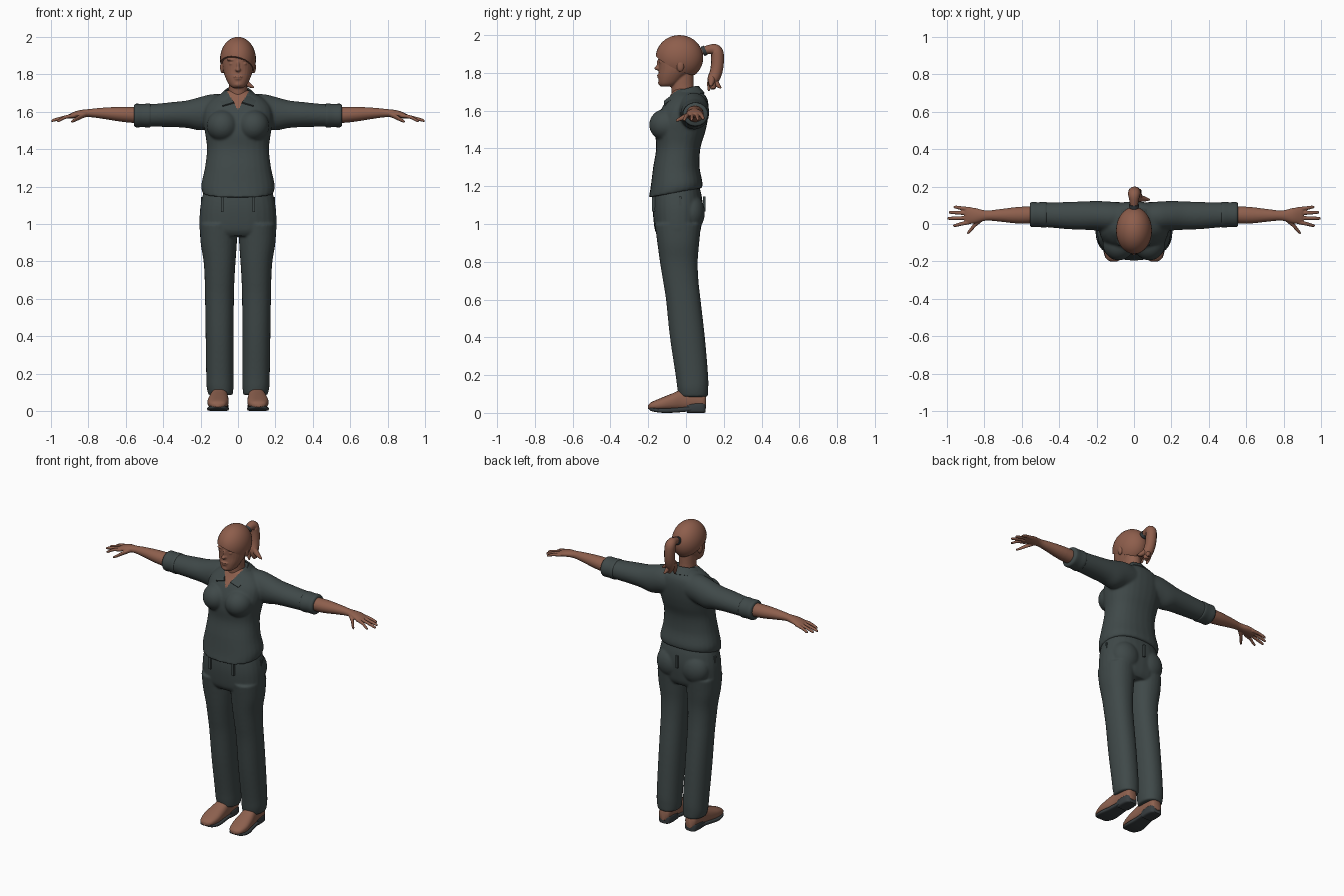
import bpy, bmesh, math
from mathutils import Matrix, Vector

cube = bpy.data.objects.get("Cube")
if cube:
    bpy.data.objects.remove(cube, do_unlink=True)


def material(name, r, g, b):
    m = bpy.data.materials.new(name)
    m.use_nodes = True
    m.diffuse_color = (r, g, b, 1)
    m.node_tree.nodes["Principled BSDF"].inputs["Base Color"].default_value = (r, g, b, 1)
    return m


CLOTH = material("slate cloth", .05, .066, .066)
SKIN = material("brown skin", .27, .115, .074)
HAIR = material("brown hair", .27, .112, .072)
LEATHER = material("shoe leather", .27, .12, .078)
SOLE = material("dark sole", .04, .048, .052)


def smooth_step(p0, p1, p2, p3, t):
    """Catmull-Rom blend of four stations."""
    return [b + .5 * t * (c - a + t * (2 * a - 5 * b + 4 * c - d + t * (3 * (b - c) + d - a)))
            for a, b, c, d in zip(p0, p1, p2, p3)]


def loft(bm, axis, stations, side=1, power=2, steps=4, count=28, tilt=0):
    """Skin through (position, centre a, centre b, radius a, radius b) along an axis."""
    last = len(stations) - 1
    dense = []
    for i in range(last):
        around = [stations[min(max(i + k, 0), last)] for k in (-1, 0, 1, 2)]
        dense += [smooth_step(*around, k / steps) for k in range(steps)]
    dense.append(stations[last])
    rings = []
    for n, (t, a, b, ra, rb) in enumerate(dense):
        ring = []
        fade = tilt * max(0, 1 - n / (2 * steps))
        for k in range(count):
            c, s = math.cos(math.tau * k / count), math.sin(math.tau * k / count)
            u = a + ra * math.copysign(abs(c) ** (2 / power), c)
            v = b + rb * math.copysign(abs(s) ** (2 / power), s)
            x, y, z = {"x": (t, u, v), "y": (u, t, v), "z": (u, v, t + fade * (v - b))}[axis]
            ring.append(bm.verts.new((x * side, y, z)))
        rings.append(ring)
    for low, high in zip(rings, rings[1:]):
        for k in range(count):
            j = (k + 1) % count
            bm.faces.new((low[k], low[j], high[j], high[k]))
    bm.faces.new(rings[0])
    bm.faces.new(rings[-1])


def spans(*rows):
    """Turn (z, x half width, front y, back y) rows into loft stations."""
    return [(z, 0, (f + b) / 2, w, (b - f) / 2) for z, w, f, b in rows]


def leg_spans(*rows):
    """Turn (z, inner x, outer x, front y, back y) rows into loft stations."""
    return [(z, (i + o) / 2, (f + b) / 2, (o - i) / 2, (b - f) / 2) for z, i, o, f, b in rows]


def ball(bm, centre, radii):
    bmesh.ops.create_uvsphere(bm, u_segments=32, v_segments=20, radius=1,
                              matrix=Matrix.Translation(centre) @ Matrix.Diagonal((*radii, 1)))


def finish(bm, name, mat, voxel=0, relax=0, thick=0):
    """Make an object, fusing the pieces into one skin when a voxel size is given."""
    bmesh.ops.recalc_face_normals(bm, faces=bm.faces)
    mesh = bpy.data.meshes.new(name)
    bm.to_mesh(mesh)
    bm.free()
    ob = bpy.data.objects.new(name, mesh)
    bpy.context.collection.objects.link(ob)
    if voxel:
        mod = ob.modifiers.new("fuse", "REMESH")
        mod.mode = "VOXEL"
        mod.voxel_size = voxel
        mod = ob.modifiers.new("relax", "SMOOTH")
        mod.iterations = relax
    if thick:
        ob.modifiers.new("thickness", "SOLIDIFY").thickness = thick
    if voxel or thick:
        bpy.context.view_layer.update()
        deps = bpy.context.evaluated_depsgraph_get()
        mesh = bpy.data.meshes.new_from_object(ob.evaluated_get(deps))
        ob.modifiers.clear()
        ob.data = mesh
    mesh.materials.clear()
    mesh.materials.append(mat)
    for p in mesh.polygons:
        p.material_index = 0
    bpy.ops.object.select_all(action="DESELECT")
    ob.select_set(True)
    bpy.context.view_layer.objects.active = ob
    bpy.ops.object.shade_smooth_by_angle(angle=math.radians(50))
    return ob


def tube(name, points, mat):
    """Tapered curve through (x, y, z, radius) points."""
    curve = bpy.data.curves.new(name, "CURVE")
    curve.dimensions = "3D"
    curve.bevel_depth = 1
    curve.bevel_resolution = 4
    curve.use_fill_caps = True
    spline = curve.splines.new("NURBS")
    spline.points.add(len(points) - 1)
    for p, (x, y, z, r) in zip(spline.points, points):
        p.co = (x, y, z, 1)
        p.radius = r
    spline.use_endpoint_u = True
    spline.order_u = 3
    spline.resolution_u = 6
    curve.materials.append(mat)
    bpy.context.collection.objects.link(bpy.data.objects.new(name, curve))


# Shirt: trunk, bust and sleeves fused together
bm = bmesh.new()
loft(bm, "z", spans((1.165, .19, -.197, .085), (1.21, .196, -.187, .087), (1.3, .177, -.174, .072),
                    (1.4, .166, -.158, .076), (1.48, .175, -.163, .1), (1.55, .186, -.155, .115),
                    (1.62, .18, -.125, .12), (1.67, .14, -.09, .11), (1.7, .085, -.072, .082),
                    (1.715, .065, -.06, .065)), power=2.3, tilt=.18)
for side in (1, -1):
    ball(bm, (.082 * side, -.105, 1.525), (.085, .09, .085))
    loft(bm, "x", [(.03, .04, 1.61, .07, .08), (.13, .04, 1.605, .08, .09), (.2, .044, 1.59, .079, .09),
                   (.27, .045, 1.587, .076, .074), (.35, .045, 1.585, .073, .067),
                   (.45, .048, 1.581, .067, .061), (.545, .05, 1.58, .062, .058)], side)
shirt = finish(bm, "shirt", CLOTH, .0065, 10)

# Open neckline shows skin
shirt.data.materials.append(SKIN)
for p in shirt.data.polygons:
    x, y, z = p.center
    if y < -.03 and z > 1.61 + 1.7 * abs(x):
        p.material_index = 1

# Rolled sleeve cuffs
for side, label in ((1, "left"), (-1, "right")):
    bm = bmesh.new()
    loft(bm, "x", [(.465, .049, 1.58, .064, .058), (.475, .049, 1.58, .069, .064),
                   (.51, .05, 1.58, .066, .062), (.545, .05, 1.58, .067, .063),
                   (.556, .05, 1.58, .06, .056)], side)
    finish(bm, label + "_sleeve_cuff", CLOTH)

# Folded collar
inner = [(0, .066, 1.732), (.052, .048, 1.73), (.07, 0, 1.717), (.058, -.058, 1.698), (.022, -.116, 1.652)]
outer = [(0, .1, 1.693), (.066, .08, 1.694), (.1, 0, 1.688), (.102, -.066, 1.668), (.084, -.116, 1.633)]
bm = bmesh.new()
rows = [[bm.verts.new(p) for p in [(-x, y, z) for x, y, z in edge[:0:-1]] + edge] for edge in (inner, outer)]
for k in range(len(rows[0]) - 1):
    bm.faces.new((rows[0][k], rows[0][k + 1], rows[1][k + 1], rows[1][k]))
finish(bm, "collar", CLOTH, thick=.009)

# Trousers: hips and legs fused together
bm = bmesh.new()
loft(bm, "z", spans((.935, .17, -.145, .06), (.96, .202, -.162, .075), (1, .206, -.17, .083),
                    (1.08, .203, -.176, .09), (1.15, .19, -.172, .083), (1.2, .175, -.16, .07)), power=2.3)
for side in (1, -1):
    ball(bm, (.09 * side, .025, 1.06), (.095, .075, .1))
    loft(bm, "z", leg_spans((.085, .028, .158, -.038, .116), (.13, .024, .168, -.046, .118),
                            (.2, .024, .17, -.055, .117), (.4, .023, .173, -.085, .1),
                            (.6, .022, .176, -.106, .077), (.7, .019, .178, -.122, .066),
                            (.8, .013, .184, -.138, .062), (.9, .006, .2, -.152, .07),
                            (1, .004, .205, -.165, .08)), side, power=2.2)
finish(bm, "trousers", CLOTH, .0065, 6)

# Belt loops
for x, y in ((.085, -.172), (-.085, -.172), (.192, -.03), (-.192, -.03), (0, .096)):
    bm = bmesh.new()
    bmesh.ops.create_cube(bm, size=1, matrix=Matrix.Translation((x, y, 1.105))
                          @ Matrix.Diagonal((.014, .014, .08, 1)))
    finish(bm, "belt_loop", CLOTH)

# Head, neck and facial features
bm = bmesh.new()
loft(bm, "z", spans((1.727, .026, -.132, -.07), (1.742, .046, -.143, -.04), (1.78, .066, -.146, 0),
                    (1.82, .079, -.144, .04), (1.87, .084, -.146, .065), (1.92, .08, -.142, .07),
                    (1.96, .06, -.11, .045), (1.98, .03, -.07, .01)), power=2.2)
loft(bm, "z", spans((1.62, .075, -.08, .07), (1.67, .058, -.075, .055), (1.72, .05, -.078, .042),
                    (1.8, .05, -.08, .04)))
ball(bm, (0, -.147, 1.825), (.014, .021, .012))
ball(bm, (0, -.142, 1.845), (.009, .014, .03))
ball(bm, (0, -.142, 1.787), (.026, .012, .007))
ball(bm, (0, -.14, 1.776), (.021, .012, .007))
ball(bm, (0, -.13, 1.747), (.024, .018, .016))
for side in (1, -1):
    ball(bm, (.034 * side, -.126, 1.857), (.015, .016, .009))
    ball(bm, (.034 * side, -.13, 1.877), (.026, .016, .007))
    ball(bm, (.084 * side, -.03, 1.838), (.012, .02, .032))
finish(bm, "head", SKIN, .004, 3)

# Hair cap cut along a swept fringe
bm = bmesh.new()
ball(bm, (0, -.035, 1.88), (.096, .126, .12))
cut = bmesh.ops.bisect_plane(bm, geom=bm.verts[:] + bm.edges[:] + bm.faces[:], plane_co=(0, -.16, 1.893),
                             plane_no=Vector((.25, .5, 1)), clear_inner=True)
bmesh.ops.holes_fill(bm, edges=[e for e in bm.edges if e.is_boundary])
finish(bm, "hair_cap", HAIR)

# Ponytail with loose ends and a band
tube("ponytail", [(0, .07, 1.91, .018), (0, .115, 1.925, .022), (0, .165, 1.925, .034), (.004, .168, 1.86, .034),
                  (.008, .16, 1.8, .033), (.015, .138, 1.755, .032), (.025, .145, 1.715, .012)], HAIR)
tube("ponytail_outer_lock", [(.01, .145, 1.79, .02), (.02, .15, 1.745, .022), (.035, .185, 1.72, .004)], HAIR)
tube("ponytail_side_lock", [(.01, .14, 1.79, .02), (.045, .135, 1.745, .02), (.085, .13, 1.73, .004)], HAIR)
tube("ponytail_lower_lock", [(-.005, .14, 1.79, .02), (-.01, .125, 1.745, .02), (0, .12, 1.705, .004)], HAIR)
tube("hair_band", [(0, .088, 1.913, .026), (0, .095, 1.916, .027), (0, .105, 1.92, .026)], SOLE)

# Forearms and hands; fingers are (base y, tip x, tip y, tip z)
FINGERS = [(.079, .965, .09, 1.556), (.056, .99, .062, 1.553), (.033, .998, .03, 1.551), (.011, .967, -.008, 1.55)]
for side, label in ((1, "left"), (-1, "right")):
    bm = bmesh.new()
    loft(bm, "x", [(.5, .05, 1.58, .044, .044), (.61, .047, 1.586, .045, .041), (.72, .046, 1.592, .033, .03),
                   (.79, .045, 1.593, .027, .022), (.85, .045, 1.588, .041, .02),
                   (.89, .045, 1.579, .043, .015), (.905, .045, 1.575, .038, .01)], side)
    for base, x, y, z in FINGERS:
        loft(bm, "x", [(.87, base, 1.58, .011, .011), (.92, (base + y) / 2, 1.572, .0105, .01),
                       (x - .012, y, z + .004, .0085, .0085), (x, y, z, .005, .005)], side, count=12)
    loft(bm, "x", [(.81, .03, 1.588, .016, .014), (.845, .002, 1.572, .016, .014),
                   (.875, -.033, 1.555, .013, .01), (.892, -.05, 1.547, .007, .006)], side, count=12)
    finish(bm, label + "_arm", SKIN, .0035, 2)

# Shoes with soles and heels
for side, label in ((1, "left"), (-1, "right")):
    bm = bmesh.new()
    loft(bm, "y", [(-.2, .108, .032, .018, .01), (-.183, .108, .036, .042, .021), (-.13, .107, .046, .056, .034),
                   (-.07, .104, .058, .053, .046), (-.02, .1, .068, .046, .056), (.04, .098, .07, .043, .056),
                   (.09, .097, .062, .038, .045), (.106, .097, .058, .025, .035)], side, power=2.4)
    finish(bm, label + "_shoe", LEATHER)
    bm = bmesh.new()
    loft(bm, "y", [(-.195, .108, .024, .022, .006), (-.178, .108, .018, .046, .01), (-.12, .107, .012, .058, .012),
                   (-.05, .103, .015, .05, .013), (.03, .098, .022, .044, .013)], side, power=4)
    loft(bm, "y", [(.005, .098, .025, .042, .025), (.05, .097, .027, .045, .027),
                   (.09, .097, .027, .04, .027), (.104, .097, .027, .026, .025)], side, power=5)
    finish(bm, label + "_sole", SOLE)
